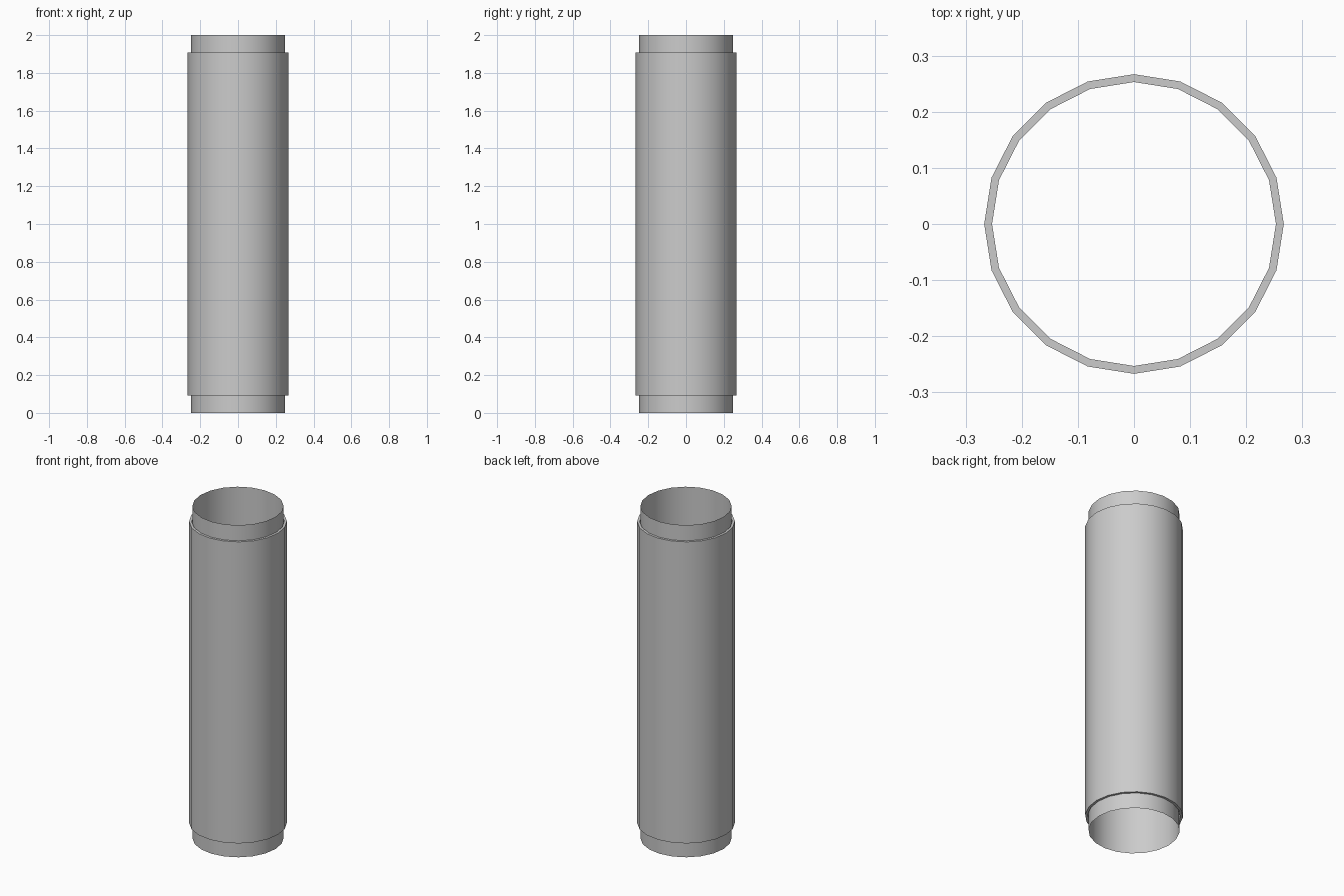
import bpy, bmesh, math

if "Cube" in bpy.data.objects:
    bpy.data.objects.remove(bpy.data.objects["Cube"])

SIDES = 20


def lathe(name, profile, closed):
    """Sweep a (radius, z) profile around the z axis in SIDES steps."""
    bm = bmesh.new()
    rings = []
    for r, z in profile:
        rings.append([bm.verts.new((r * math.cos(2 * math.pi * i / SIDES),
                                    r * math.sin(2 * math.pi * i / SIDES), z))
                      for i in range(SIDES)])
    pairs = list(zip(rings, rings[1:]))
    if closed:
        pairs.append((rings[-1], rings[0]))
    for a, b in pairs:
        for i in range(SIDES):
            j = (i + 1) % SIDES
            bm.faces.new((a[i], a[j], b[j], b[i]))
    mesh = bpy.data.meshes.new(name)
    bm.to_mesh(mesh)
    bm.free()
    obj = bpy.data.objects.new(name, mesh)
    bpy.context.collection.objects.link(obj)
    # smooth round the tube, sharp at the rims
    bpy.ops.object.select_all(action='DESELECT')
    obj.select_set(True)
    bpy.context.view_layer.objects.active = obj
    bpy.ops.object.shade_smooth_by_angle(angle=math.radians(30))
    return obj


# thin open inner pipe, full height
lathe("inner_pipe", [(0.249, 0), (0.249, 2)], closed=False)

# thick outer sleeve, stopping short of both ends
lathe("outer_sleeve", [(0.267, 0.092), (0.267, 1.908),
                       (0.253, 1.908), (0.253, 0.092)], closed=True)
